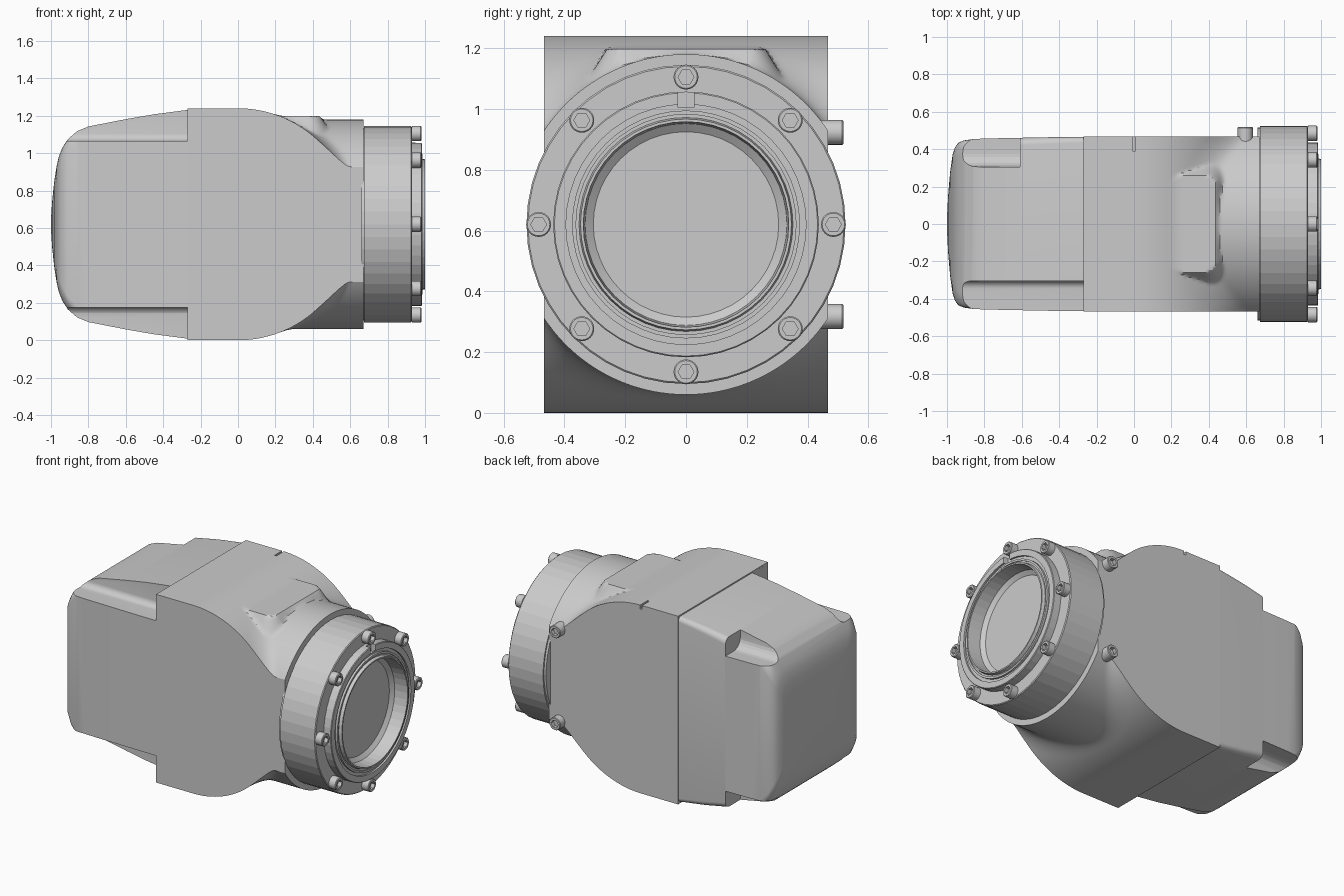
import bpy, bmesh, math
from mathutils import Matrix, Vector

if "Cube" in bpy.data.objects:
    bpy.data.objects.remove(bpy.data.objects["Cube"])

C = 0.62  # height of the main axis


def finish(name, bm, angle=30):
    bmesh.ops.recalc_face_normals(bm, faces=bm.faces)
    me = bpy.data.meshes.new(name)
    bm.to_mesh(me)
    bm.free()
    ob = bpy.data.objects.new(name, me)
    bpy.context.collection.objects.link(ob)
    smooth(ob, angle)
    return ob


def smooth(ob, angle):
    bpy.ops.object.select_all(action='DESELECT')
    ob.select_set(True)
    bpy.context.view_layer.objects.active = ob
    if angle:
        bpy.ops.object.shade_smooth_by_angle(angle=math.radians(angle))


def box(name, lo, hi, bevel=0):
    bm = bmesh.new()
    lo, hi = Vector(lo), Vector(hi)
    size = hi - lo
    bmesh.ops.create_cube(bm, size=1, matrix=Matrix.Translation((lo + hi) / 2) @ Matrix.Diagonal((*size, 1)))
    if bevel:
        edges = [e for e in bm.edges if abs((e.verts[0].co - e.verts[1].co).x) > 1e-4]
        bmesh.ops.bevel(bm, geom=edges, offset=bevel, segments=6, profile=0.5, affect='EDGES')
    return finish(name, bm, 0)


def cut(ob, cutter, angle=30):
    m = ob.modifiers.new("cut", 'BOOLEAN')
    m.operation, m.solver, m.object = 'DIFFERENCE', 'EXACT', cutter
    bpy.context.view_layer.objects.active = ob
    bpy.ops.object.modifier_apply(modifier=m.name)
    bpy.data.objects.remove(cutter)
    smooth(ob, angle)


def skin(bm, rings):
    """Join closed vertex rings into a capped solid."""
    vr = [[bm.verts.new(p) for p in r] for r in rings]
    n = len(vr[0])
    for a, b in zip(vr, vr[1:]):
        for i in range(n):
            bm.faces.new((a[i], a[(i + 1) % n], b[(i + 1) % n], b[i]))
    bm.faces.new(vr[0])
    bm.faces.new(vr[-1])


def lathe(name, profile, seg, matrix, angle=30):
    """Turn (x, radius[, hex]) points around the local x axis."""
    rings = []
    for x, r, *hexed in profile:
        ring = []
        for i in range(seg):
            t = 2 * math.pi * i / seg
            k = math.cos(math.pi / 6) / math.cos(t % (math.pi / 3) - math.pi / 6) if hexed else 1
            ring.append(matrix @ Vector((x, r * k * math.cos(t), r * k * math.sin(t))))
        rings.append(ring)
    bm = bmesh.new()
    skin(bm, rings)
    return finish(name, bm, angle)


# Housing: drum across y blended with a cylinder along x, clipped to flat sides
def smax(a, b, k):
    return max(a, b) + max(k - abs(a - b), 0) ** 2 / (4 * k)


def height(x, y, pad):
    drum = math.sqrt(max(0.62 ** 2 - max(x, 0) ** 2, 0))
    neck = math.sqrt(0.56 ** 2 - y * y)
    h = smax(drum, neck, 0.02 + 0.14 * (y / 0.47) ** 2)
    if pad:  # raised pad on the top only
        dx, dy = abs(x - 0.32) - 0.06, abs(y) - 0.20
        d = math.hypot(max(dx, 0), max(dy, 0)) - 0.06
        h = smax(h, 0.578 - 1.6 * max(d, 0), 0.015)
    return min(h, 0.62)


NX, NY = 72, 72
bm = bmesh.new()
sheets = []
for s in (1, -1):
    sheets.append([[bm.verts.new((x, y, C + s * height(x, y, s > 0)))
                    for y in (-0.468 + 0.936 * j / NY for j in range(NY + 1))]
                   for x in (-0.27 + 0.94 * i / NX for i in range(NX + 1))])
top, bot = sheets
for g in sheets:
    for i in range(NX):
        for j in range(NY):
            bm.faces.new((g[i][j], g[i + 1][j], g[i + 1][j + 1], g[i][j + 1]))
for j in (0, NY):
    bm.faces.new([top[i][j] for i in range(NX + 1)] + [bot[i][j] for i in range(NX, -1, -1)])
for i in (0, NX):
    bm.faces.new([top[i][j] for j in range(NY + 1)] + [bot[i][j] for j in range(NY, -1, -1)])
housing = finish("housing", bm)
cut(housing, box("slit_cutter", (-0.007, 0.39, 1.215), (0.007, 0.6, 1.3)))

# Rear cover: rounded rectangles lofted to a domed end (x, half width, half height, corner)
stations = [(-0.265, .466, .612, .03), (-0.45, .464, .588, .035), (-0.6, .461, .562, .04),
            (-0.8, .457, .523, .05), (-0.86, .454, .498, .055), (-0.91, .447, .455, .07),
            (-0.94, .434, .408, .08), (-0.958, .408, .362, .085), (-0.97, .37, .31, .085),
            (-0.983, .28, .225, .08), (-0.994, .15, .12, .06), (-1.0, .03, .025, .01)]
rings = []
for x, w, h, r in stations:
    ring = []
    for q, (sy, sz) in enumerate(((1, 1), (-1, 1), (-1, -1), (1, -1))):
        for k in range(7):
            t = math.pi / 2 * (q + k / 6)
            ring.append((x, sy * (w - r) + r * math.cos(t), C + sz * (h - r) + r * math.sin(t)))
    rings.append(ring)
bm = bmesh.new()
skin(bm, rings)
cover = finish("rear_cover", bm)

# Four corner pockets: long on the front side, short on the back side
for s in (1, -1):
    z0, z1 = sorted((C + s * 0.445, C + s * 0.8))
    cut(cover, box("pocket_cutter", (-1.2, -0.8, z0), (-0.2701, -0.305, z1), 0.04))
    cut(cover, box("pocket_cutter", (-1.2, 0.305, z0), (-0.61, 0.8, z1), 0.07))

# Output flange with stepped face and bore
axis = Matrix.Translation((0, 0, C))
flange = lathe("output_flange", [
    (0.66, 0.515), (0.675, 0.515), (0.675, 0.525), (0.925, 0.525), (0.93, 0.52), (0.93, 0.437),
    (0.98, 0.437), (0.984, 0.433), (0.984, 0.395), (0.972, 0.395), (0.972, 0.375), (0.986, 0.375),
    (0.986, 0.362), (0.98, 0.362), (0.98, 0.352), (1.0, 0.347), (1.0, 0.338), (0.91, 0.332),
    (0.89, 0.305)], 48, axis, 5)
cut(flange, box("key_cutter", (0.95, -0.026, C + 0.385), (1.1, 0.026, C + 0.5)), 5)

# Socket head bolts
bolt = [(-0.05, 0.025), (0, 0.025), (0, 0.041), (0.046, 0.041), (0.05, 0.037),
        (0.05, 0.026, 1), (0.025, 0.026, 1)]
for i in range(8):
    a = math.pi / 4 * i
    pos = (0.93, 0.485 * math.cos(a), C + 0.485 * math.sin(a))
    lathe(f"flange_bolt_{i + 1}", bolt, 24, Matrix.Translation(pos))
for i, s in enumerate((1, -1)):
    m = Matrix.Translation((0.595, 0.468, C + s * 0.303)) @ Matrix.Rotation(math.pi / 2, 4, 'Z')
    lathe(f"side_bolt_{i + 1}", [(-0.06, 0.041)] + bolt[2:], 24, m)
